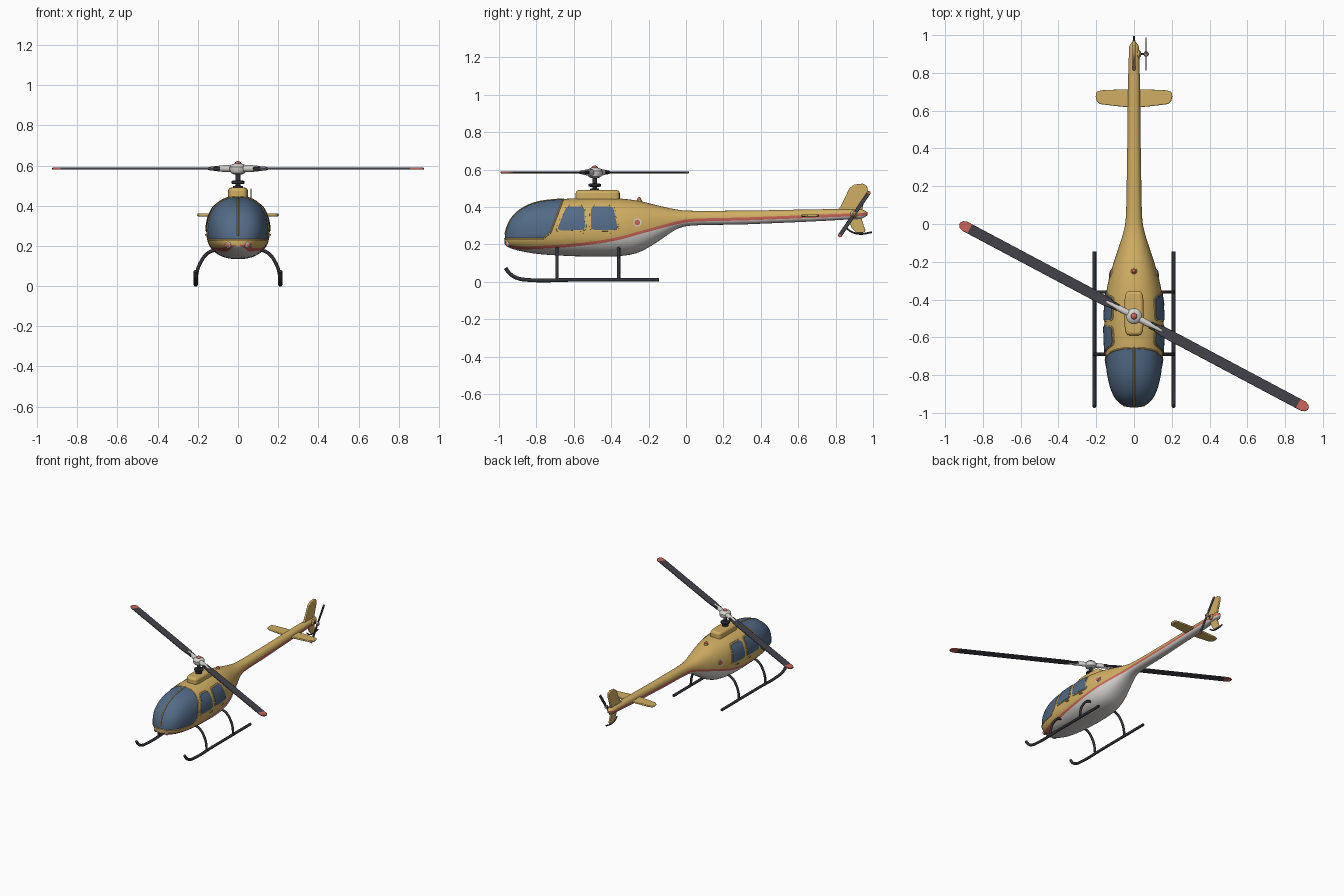
import bpy, bmesh, math
from mathutils import Matrix, Vector

if "Cube" in bpy.data.objects:
    bpy.data.objects.remove(bpy.data.objects["Cube"])

def mat(name, rgb):
    m = bpy.data.materials.new(name)
    m.diffuse_color = (*rgb, 1)
    m.use_nodes = True
    m.node_tree.nodes["Principled BSDF"].inputs["Base Color"].default_value = m.diffuse_color
    return m

TAN = mat("tan_yellow", (.64, .43, .125))
RED = mat("coral_red", (.60, .13, .10))
GREY = mat("light_grey", (.66, .64, .61))
GLASS = mat("blue_glass", (.085, .145, .24))
DARK = mat("dark_skid", (.032, .033, .04))
BLADE = mat("charcoal_blade", (.055, .055, .068))
CYC = Matrix(((0, 0, 1, 0), (1, 0, 0, 0), (0, 1, 0, 0), (0, 0, 0, 1)))  # local xy -> world yz
T = Matrix.Translation

def finish(name, bm, mats, matrix=Matrix(), bevel=0, angle=35):
    bmesh.ops.recalc_face_normals(bm, faces=bm.faces)
    me = bpy.data.meshes.new(name)
    bm.to_mesh(me)
    bm.free()
    me.transform(matrix)
    for m in mats:
        me.materials.append(m)
    ob = bpy.data.objects.new(name, me)
    bpy.context.collection.objects.link(ob)
    bpy.ops.object.select_all(action='DESELECT')
    ob.select_set(True)
    bpy.context.view_layer.objects.active = ob
    bpy.ops.object.shade_smooth_by_angle(angle=math.radians(angle))
    if bevel:
        b = ob.modifiers.new("bevel", 'BEVEL')
        b.width, b.segments, b.limit_method, b.angle_limit = bevel, 3, 'ANGLE', math.radians(50)
    return ob

def prism(name, outline, thick, mats, matrix=Matrix(), bevel=0, tip=None):
    """Flat outline given thickness; faces past local x = tip take the second material."""
    bm = bmesh.new()
    f = bm.faces.new([bm.verts.new((a, b, -thick / 2)) for a, b in outline])
    r = bmesh.ops.extrude_face_region(bm, geom=[f])
    bmesh.ops.translate(bm, vec=(0, 0, thick), verts=[v for v in r['geom'] if isinstance(v, bmesh.types.BMVert)])
    if tip:
        bmesh.ops.bisect_plane(bm, geom=bm.verts[:] + bm.edges[:] + bm.faces[:], plane_co=(tip, 0, 0), plane_no=(1, 0, 0))
        for f in bm.faces:
            f.material_index = int(f.calc_center_median().x > tip)
    return finish(name, bm, mats, matrix, bevel)

def lathe(name, profile, m, matrix=Matrix(), n=24):
    bm = bmesh.new()
    rings = [[bm.verts.new((r * math.cos(2 * math.pi * i / n), r * math.sin(2 * math.pi * i / n), z))
              for i in range(n)] for r, z in profile]
    for a, b in zip(rings, rings[1:]):
        for i in range(n):
            bm.faces.new((a[i], a[(i + 1) % n], b[(i + 1) % n], b[i]))
    bm.faces.new(rings[0])
    bm.faces.new(rings[-1])
    return finish(name, bm, [m], matrix)

def tube(name, pts, r, m, smooth=True, closed=False):
    cu = bpy.data.curves.new(name, 'CURVE')
    cu.dimensions, cu.bevel_depth, cu.bevel_resolution, cu.use_fill_caps = '3D', r, 3, True
    sp = cu.splines.new('BEZIER' if smooth else 'POLY')
    sp.use_cyclic_u = closed
    if smooth:
        sp.bezier_points.add(len(pts) - 1)
        for p, c in zip(sp.bezier_points, pts):
            p.co, p.handle_left_type, p.handle_right_type = c, 'AUTO', 'AUTO'
    else:
        sp.points.add(len(pts) - 1)
        for p, c in zip(sp.points, pts):
            p.co = (*c, 1)
    cu.materials.append(m)
    ob = bpy.data.objects.new(name, cu)
    bpy.context.collection.objects.link(ob)
    bpy.ops.object.select_all(action='DESELECT')
    ob.select_set(True)
    bpy.context.view_layer.objects.active = ob
    bpy.ops.object.convert(target='MESH')
    bpy.ops.object.shade_smooth_by_angle(angle=math.radians(50))

# Hull stations: y, top z, bottom z, half width, stripe z
ST = [(-.97, .215, .205, .004, .2), (-.95, .31, .185, .07, .19), (-.90, .375, .168, .112, .181),
      (-.80, .425, .150, .142, .183), (-.65, .443, .139, .155, .192), (-.47, .45, .134, .156, .212),
      (-.35, .445, .138, .145, .234), (-.25, .432, .158, .122, .262), (-.15, .408, .215, .09, .289),
      (-.05, .386, .282, .058, .315), (.02, .38, .30, .044, .328), (.34, .381, .308, .037, .337),
      (.94, .388, .338, .026, .36), (.97, .372, .355, .006, .363)]
SS = [math.sqrt(p[0] + .97) for p in ST]
N = 2.3

def hull(y):
    """Smooth interpolation of the stations; square-root spacing rounds the nose."""
    s = math.sqrt(max(0, min(y, .97) + .97))
    i = max(k for k in range(len(ST) - 1) if SS[k] <= s)
    h = SS[i + 1] - SS[i]
    t = (s - SS[i]) / h
    def slope(k, c):
        a, b = max(k - 1, 0), min(k + 1, len(ST) - 1)
        return (ST[b][c] - ST[a][c]) / (SS[b] - SS[a])
    return [(2*t**3 - 3*t*t + 1) * ST[i][c] + (t**3 - 2*t*t + t) * h * slope(i, c)
            + (3*t*t - 2*t**3) * ST[i + 1][c] + (t**3 - t*t) * h * slope(i + 1, c) for c in range(1, 5)]

def section(y):
    top, bot, w, st = hull(y)
    zc = bot + .42 * (top - bot)
    return top, bot, w, st, zc

def surf_x(y, z):
    top, bot, w, _, zc = section(y)
    q = abs(z - zc) / ((top - zc) if z > zc else (zc - bot))
    return w * max(0, 1 - q ** N) ** (1 / N)

# Fuselage and tail boom, with rows following the stripe
bm = bmesh.new()
LOW, UP = 9, 17
rings = []
for y in [-.97 + (i * .02) ** 2 for i in range(1, 69)] + [.94, .957, .966, .97]:
    top, bot, w, st, zc = section(y)
    def ang(z):
        q = (z - zc) / ((top - zc) if z > zc else (zc - bot))
        return math.copysign(math.asin(min(1, abs(q)) ** (N / 2)), q)
    a0 = ang(max(st - .008, bot + .03 * (top - bot)))
    a1 = ang(max(st + .008, bot + .10 * (top - bot)))
    hp = math.pi / 2
    angs = [-hp + (a0 + hp) * i / LOW for i in range(LOW + 1)] + [a1 + (hp - a1) * i / UP for i in range(UP + 1)]
    half = []
    for a in angs:
        c, s = max(0, math.cos(a)), math.sin(a)
        half.append((w * c ** (2 / N), y, zc + (top - zc if s > 0 else bot - zc) * abs(s) ** (2 / N)))
    half[0], half[-1] = (0, y, bot), (0, y, top)
    rings.append([bm.verts.new(p) for p in half + [(-x, y_, z) for x, y_, z in half[-2:0:-1]]])
M = len(rings[0])
for a, b in zip(rings, rings[1:]):
    for i in range(M):
        f = bm.faces.new((a[i], a[(i + 1) % M], b[(i + 1) % M], b[i]))
        col = min(i, M - 1 - i)
        f.material_index = 2 if col < LOW else (1 if col == LOW else 0)
bm.faces.new(rings[0])
bm.faces.new(rings[-1])
# Windscreen cut by three planes
cuts = [(Vector((0, -.655, .445)), Vector((0, .21, -.08))), (Vector((0, 0, .23)), Vector((0, 0, -1))),
        (Vector((0, -.765, .23)), Vector((0, .03, -.038)))]
for co, no in cuts:
    fs = [f for f in bm.faces if f.calc_center_median().y < -.6]
    geom = list({e for f in fs for e in f.edges}) + list({v for f in fs for v in f.verts}) + fs
    bmesh.ops.bisect_plane(bm, geom=geom, plane_co=co, plane_no=no)
for f in bm.faces:
    if f.material_index == 0 and all((f.calc_center_median() - co).dot(no) < 0 for co, no in cuts):
        f.material_index = 3
finish("fuselage", bm, [TAN, RED, GREY, GLASS], angle=60)

# Windscreen frame and centre bar, laid on the hull
edge = [(-.655 - (.445 - z) * .381, z) for z in (.435, .42, .40, .37, .34, .31, .28, .262)]
edge += [(-.765 - .2 * math.sin(i * math.pi / 20), .23) for i in range(11)]
side = [(surf_x(y, z), y, z) for y, z in edge]
loop = [(0, -.656, hull(-.656)[0])] + side + [(0, -.968, .23)] + [(-x, y, z) for x, y, z in side[::-1]]
tube("windscreen_frame", loop, .004, TAN, False, True)
tube("windscreen_bar", [(0, y, hull(y)[0]) for y in [-.656 - .311 * math.sin(i * math.pi / 40) for i in range(21)]],
     .004, TAN, False)

def plate(name, corners, off, m, power=6, grow=1):
    """Thin rounded plate following both hull sides; corners are (y, z) from front-bottom around."""
    for sx, tag in ((1, "right"), (-1, "left")):
        bm = bmesh.new()
        rows = []
        for k, o in ((.01, off), (.25, off), (.5, off), (.75, off), (1, off), (1.01, -.004)):
            row = []
            for i in range(40):
                c, s = math.cos(i * math.pi / 20), math.sin(i * math.pi / 20)
                u = k * grow * math.copysign(abs(c) ** (2 / power), c)
                v = k * grow * math.copysign(abs(s) ** (2 / power), s)
                wts = ((1-u)*(1-v)/4, (1+u)*(1-v)/4, (1+u)*(1+v)/4, (1-u)*(1+v)/4)
                y, z = (sum(g * p[j] for g, p in zip(wts, corners)) for j in (0, 1))
                row.append(bm.verts.new((sx * (surf_x(y, z) + o), y, z)))
            rows.append(row)
        for a, b in zip(rows, rows[1:]):
            for i in range(40):
                bm.faces.new((a[i], a[(i + 1) % 40], b[(i + 1) % 40], b[i]))
        bm.faces.new(rows[0])
        finish(name + "_" + tag, bm, [m])

def box(y, z, a, b):
    return [(y - a, z - b), (y + a, z - b), (y + a, z + b), (y - a, z + b)]

# Side windows, door handles, fuel caps
wins = {"front_window": [(-.695, .272), (-.537, .275), (-.543, .405), (-.64, .405)],
        "rear_window": [(-.51, .275), (-.36, .275), (-.388, .405), (-.51, .405)]}
for name, c in wins.items():
    plate(name + "_frame", c, .003, TAN, 7, 1.07)
    plate(name, c, .005, GLASS, 7, .97)
for y, tag in ((-.562, "front"), (-.415, "rear")):
    plate(tag + "_door_handle", box(y, .256, .016, .004), .007, TAN, 4)
plate("fuel_cap_ring", box(-.26, .317, .022, .022), .004, GREY, 2)
plate("fuel_cap", box(-.26, .317, .015, .015), .007, RED, 2)

def dome(r, h):
    return [(r, -h)] + [(r * math.cos(i * math.pi / 13), h * math.sin(i * math.pi / 13)) for i in range(7)]

# Nose lights and roof beacon
for sx in (-1, 1):
    m = T((sx * .05, -.957, .205)) @ Matrix.Rotation(sx * .5, 4, 'Z') @ Matrix.Rotation(math.pi / 2, 4, 'X')
    lathe("nose_light_ring", dome(.016, .006), GREY, m)
    lathe("nose_light", dome(.012, .010), RED, m)
lathe("beacon_base", dome(.016, .006), TAN, T((0, -.25, .434)))
lathe("beacon", dome(.011, .016), RED, T((0, -.25, .437)))

# Roof cowling
def squircle(a, b, p=5, n=40):
    r = []
    for i in range(n):
        c, s = math.cos(2 * math.pi * i / n), math.sin(2 * math.pi * i / n)
        r.append((a * math.copysign(abs(c) ** (2 / p), c), b * math.copysign(abs(s) ** (2 / p), s)))
    return r
prism("roof_cowling", squircle(.05, .118), .08, [TAN], T((0, -.472, .45)), .016)

# Mast, swashplate and rotor hub
C = T((0, -.488, 0))
lathe("mast", [(.024, .48), (.024, .497), (.013, .5), (.013, .575)], DARK, C)
lathe("swashplate", [(.026, .508), (.033, .511), (.033, .522), (.026, .525)], DARK, C)
lathe("rotor_hub", [(.022, .556), (.036, .564), (.042, .578), (.042, .592), (.034, .603), (.018, .61)], GREY, C)
lathe("hub_cap", dome(.017, .013), RED, C @ T((0, 0, .609)))

# Main rotor
main = [(.12, -.019), (.17, -.026), (.22, -.0275), (1.015, -.0275), (1.035, -.02), (1.045, -.006),
        (1.045, .006), (1.035, .02), (1.015, .0275), (.22, .0275), (.17, .026), (.12, .019)]
for k, tag in enumerate("ab"):
    m = T((0, -.488, .585)) @ Matrix.Rotation(math.radians(-28 + 180 * k), 4, 'Z')
    prism("main_blade_" + tag, main, .011, [BLADE, RED], m, .004, .985)
    lathe("blade_grip_" + tag, [(.017, .03), (.017, .08), (.013, .12), (.008, .165)], GREY,
          m @ Matrix.Rotation(math.pi / 2, 4, 'Y'))
    prism("blade_cuff_" + tag, [(.095, -.02), (.13, -.02), (.13, .02), (.095, .02)], .018, [DARK], m, .004)

# Tail fins, stabilizer, tail skid
prism("upper_fin", [(.80, .375), (.825, .40), (.85, .45), (.873, .50), (.90, .52), (.945, .525), (.968, .512),
                    (.972, .485), (.95, .42), (.935, .36)], .016, [TAN], CYC, .005)
prism("lower_fin", [(.86, .35), (.885, .29), (.91, .262), (.95, .262), (.96, .275), (.95, .30), (.935, .35)],
      .014, [TAN], CYC, .005)
stab = [(0, .615), (.10, .625), (.18, .635), (.197, .65), (.203, .675), (.198, .70), (.17, .708), (.08, .712), (0, .712)]
prism("stabilizer", stab + [(-x, y) for x, y in stab[-2:0:-1]], .014, [TAN], T((0, 0, .354)), .005)
tube("tail_skid", [(0, .858, .287), (0, .885, .267), (0, .93, .256), (0, .995, .265)], .005, DARK)

# Tail rotor
AX = Matrix.Rotation(math.pi / 2, 4, 'Y')
lathe("tail_gearbox", [(.022, 0), (.022, .028), (.014, .036)], TAN, T((0, .9, .362)) @ AX)
lathe("tail_shaft", [(.006, .03), (.006, .07)], DARK, T((0, .9, .362)) @ AX)
lathe("tail_hub", [(.009, .054), (.014, .058), (.014, .07), (.009, .074)], GREY, T((0, .9, .362)) @ AX)
lathe("tail_hub_cap", dome(.008, .006), RED, T((.074, .9, .362)) @ AX)
tail = [(.008, -.006), (.03, -.010), (.138, -.011), (.147, -.005), (.147, .005), (.138, .011), (.03, .010), (.008, .006)]
for k, tag in enumerate("ab"):
    m = T((.064, .9, .362)) @ Matrix.Rotation(math.radians(56 + 180 * k), 4, 'X') @ CYC
    prism("tail_blade_" + tag, tail, .006, [BLADE, RED], m, .002, .133)

# Landing skids and cross legs
for sx, tag in ((1, "right"), (-1, "left")):
    tube("skid_" + tag, [(sx * .21, y, z) for y, z in ((-.965, .074), (-.94, .042), (-.90, .019), (-.85, .0105),
                                                    (-.6, .0105), (-.145, .0105))], .0105, DARK)
    for y, name in ((-.69, "front"), (-.36, "rear")):
        tube(name + "_leg_" + tag, [(sx * x, y, z) for x, z in ((.21, .012), (.204, .07), (.185, .12), (.155, .16),
                                                             (.12, .178), (.06, .178))], .009, DARK)
